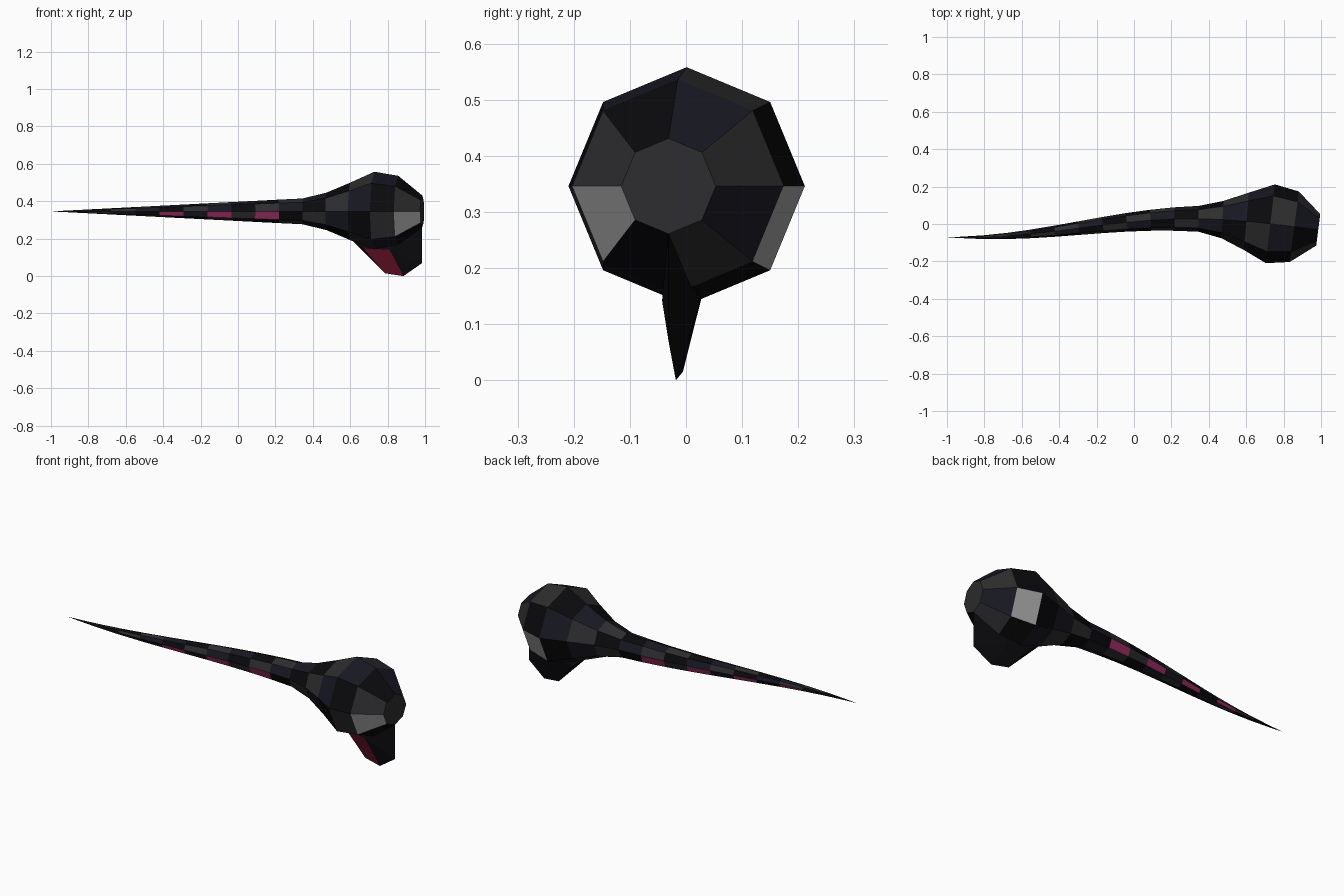
import bpy, bmesh, math

if "Cube" in bpy.data.objects:
    bpy.data.objects.remove(bpy.data.objects["Cube"])

SIDES, STEP, ZC = 8, 0.128, 0.346


def centre_y(x):
    return -0.022 + 0.05 * math.cos(2.6 * (x - 0.31))


def slope(x):
    return -0.13 * math.sin(2.6 * (x - 0.31))


def material(name, colour):
    m = bpy.data.materials.new(name)
    m.diffuse_color = (*colour, 1)
    m.use_nodes = True
    m.node_tree.nodes["Principled BSDF"].inputs["Base Color"].default_value = m.diffuse_color
    return m


mats = [material("charcoal", (0.026, 0.026, 0.028)),
        material("navy_black", (0.009, 0.009, 0.016)),
        material("black", (0.003, 0.003, 0.004)),
        material("pink", (0.35, 0.03, 0.13)),
        material("pale_eye", (0.35, 0.35, 0.35)),
        material("crimson", (0.12, 0.005, 0.02))]


def finish(name, bm):
    bmesh.ops.recalc_face_normals(bm, faces=bm.faces)
    mesh = bpy.data.meshes.new(name)
    bm.to_mesh(mesh)
    bm.free()
    for m in mats:
        mesh.materials.append(m)
    bpy.context.collection.objects.link(bpy.data.objects.new(name, mesh))


# Body: octagonal rings swept along a wavy spine, from snout to tail tip
bm = bmesh.new()
head_radii = [0.085, 0.19, 0.212, 0.154, 0.10, 0.069]
rings = []
for k in range(16):
    x = 0.985 - STEP * k
    r = head_radii[k] if k < len(head_radii) else 0.0515 * (x + 1)
    y, s = centre_y(x), slope(x)
    n = math.hypot(1, s)
    ring = []
    for j in range(SIDES):
        a = j * math.tau / SIDES
        side = r * math.cos(a)
        ring.append(bm.verts.new((x - side * s / n, y + side / n, ZC + r * math.sin(a))))
    rings.append(ring)

# Patchwork colours: j = 4 is the lower front side, j = 7 the lower back side
for k in range(15):
    for j in range(SIDES):
        f = bm.faces.new((rings[k][j], rings[k][(j + 1) % SIDES],
                          rings[k + 1][(j + 1) % SIDES], rings[k + 1][j]))
        f.material_index = (2 * k + j) % 3
        if (k, j) in ((0, 4), (1, 7)):
            f.material_index = 4
        elif (j == 4 and k in (6, 8, 10)) or (j == 7 and k in (6, 8, 10, 12)):
            f.material_index = 3
bm.faces.new(rings[0])
tip = bm.verts.new((-1, centre_y(-1), ZC))
for j in range(SIDES):
    bm.faces.new((rings[-1][j], rings[-1][(j + 1) % SIDES], tip)).material_index = 2
finish("body", bm)

# Chin keel: wedge sections (top x, side x, side z, half width, edge x, edge z)
bm = bmesh.new()
sections = []
for tx, sx, sz, w, ex, ez in [(0.68, 0.67, 0.147, 0.02, 0.785, 0.015),
                              (0.80, 0.81, 0.142, 0.034, 0.884, 0.0)]:
    sections.append([bm.verts.new(p) for p in (
        (tx, centre_y(tx), 0.25), (sx, centre_y(sx) - w, sz),
        (ex, centre_y(ex), ez), (sx, centre_y(sx) + w, sz))])
yf = centre_y(0.985)
front_top = bm.verts.new((0.985, yf, 0.262))
front_low = bm.verts.new((0.985, yf, 0.07))
back = bm.verts.new((0.60, centre_y(0.60), 0.20))
a, b = sections
for j in range(4):
    n = (j + 1) % 4
    bm.faces.new((back, a[j], a[n])).material_index = 2
    f = bm.faces.new((a[j], a[n], b[n], b[j]))
    f.material_index = 5 if j == 1 else 2
for j in (1, 3):
    bm.faces.new((b[j], b[2], front_low)).material_index = 2
    bm.faces.new((b[j], front_low, front_top)).material_index = 2
    bm.faces.new((b[j], front_top, b[0])).material_index = 2
finish("chin_keel", bm)
